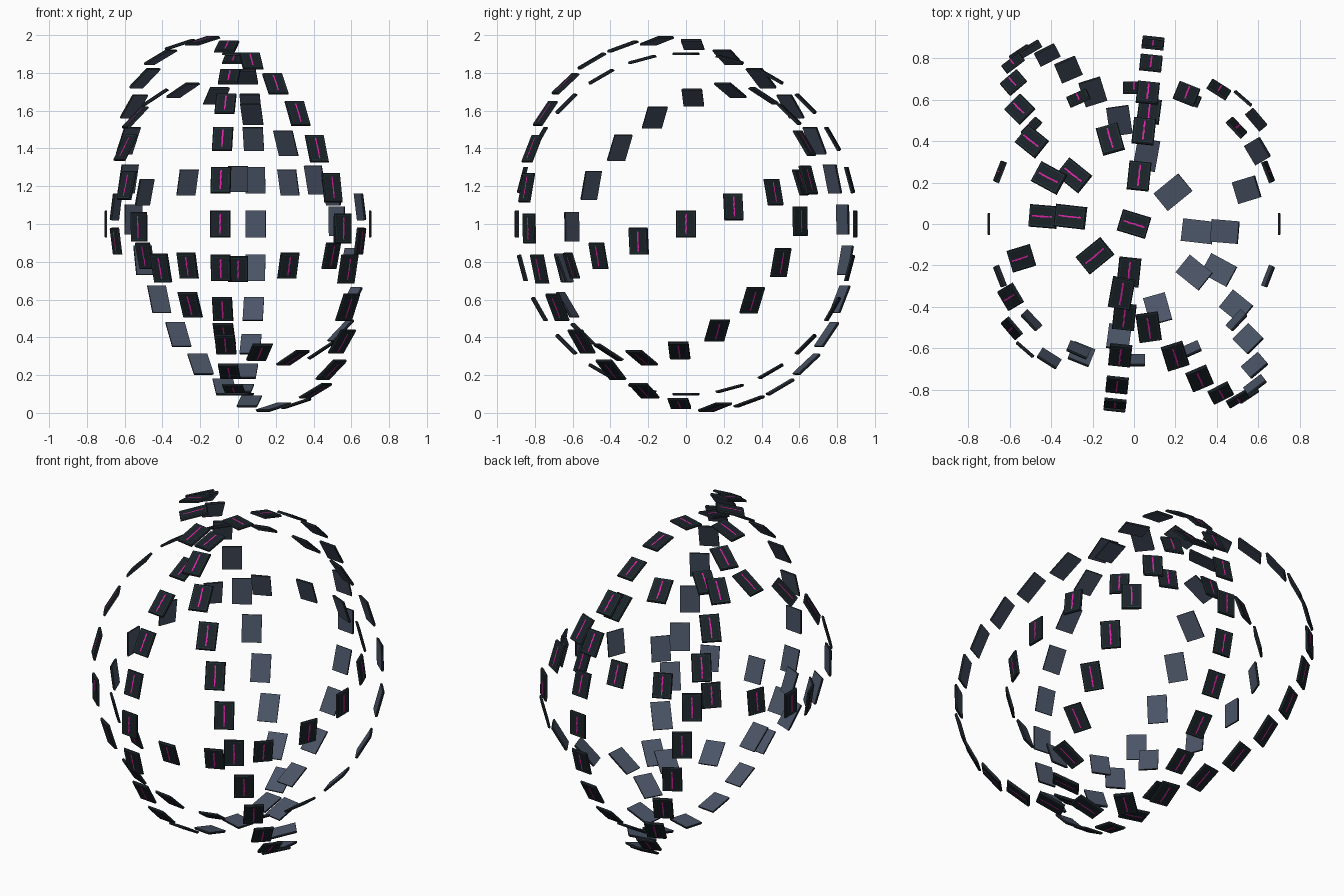
import bpy, bmesh, math, random
from mathutils import Matrix, Vector

random.seed(4)
old = bpy.data.objects.get("Cube")
if old:
    bpy.data.objects.remove(old, do_unlink=True)


def material(name, rgb):
    m = bpy.data.materials.new(name)
    m.use_nodes = True
    color = (*rgb, 1)
    m.diffuse_color = color
    bsdf = m.node_tree.nodes["Principled BSDF"]
    bsdf.inputs["Base Color"].default_value = color
    bsdf.inputs["Roughness"].default_value = 0.7
    return m


MATERIALS = [
    material("dark bezel", (0.018, 0.026, 0.034)),
    material("slate backing", (0.070, 0.090, 0.135)),
    material("dim teal border", (0.012, 0.045, 0.045)),
    material("dark screen", (0.011, 0.017, 0.022)),
    material("magenta trace", (0.72, 0.018, 0.38)),
]
BEZEL, SLATE, BORDER, SCREEN, TRACE = range(5)
THICKNESS = 0.014


def panel_mesh(name, width, height):
    """Thin screen: local +Z is the display side, local Y its tall axis."""
    bm = bmesh.new()
    bmesh.ops.create_cube(bm, size=1, matrix=Matrix.Diagonal((width, height, THICKNESS, 1)))
    bm.normal_update()
    front = max(bm.faces, key=lambda f: f.normal.z)
    back = min(bm.faces, key=lambda f: f.normal.z)
    back.material_index = SLATE

    # sloping outer edge: the rim is thinner than the middle
    for v in front.verts:
        v.co.z -= 0.006
    bmesh.ops.inset_region(bm, faces=[front], thickness=0.006, depth=0.006)

    # bezel, then a fine border line, then the screen inside
    bmesh.ops.inset_region(bm, faces=[front], thickness=0.008)
    ring = bmesh.ops.inset_region(bm, faces=[front], thickness=0.002)
    for f in ring["faces"]:
        f.material_index = BORDER
    front.material_index = SCREEN

    # trace down the middle of the screen, with slight wavering
    steps = 12
    z = THICKNESS / 2 + 0.001
    pairs = []
    for i in range(steps + 1):
        y = height * 0.74 * (i / steps - 0.5)
        x = random.uniform(-0.0015, 0.0015)
        half = random.uniform(0.003, 0.0048)
        pairs.append((bm.verts.new((x - half, y, z)), bm.verts.new((x + half, y, z))))
    for (a, b), (c, d) in zip(pairs, pairs[1:]):
        bm.faces.new((a, b, d, c)).material_index = TRACE

    mesh = bpy.data.meshes.new(name)
    bm.to_mesh(mesh)
    bm.free()
    for m in MATERIALS:
        mesh.materials.append(m)
    return mesh


def panel_matrix(p):
    """Face away from the centre with the tall axis kept upright."""
    out = p.normalized()
    up = Vector((0, 0, 1))
    if out.xy.length < 0.02:
        up = Vector((0.956, -0.29, 0))
    tall = (up - out * up.dot(out)).normalized()
    side = tall.cross(out)
    rot = Matrix((side, tall, out)).transposed().to_4x4()
    return Matrix.Translation(p + Vector((0, 0, 1))) @ rot


def screen_ring(name, mesh, count, radius, heading, lean, phase=0):
    """Circle of panels; heading turns it about z, lean tips it from upright."""
    a, t = math.radians(heading), math.radians(lean)
    u = Vector((math.cos(a), math.sin(a), 0))
    left = Vector((-math.sin(a), math.cos(a), 0))
    v = left * math.sin(t) + Vector((0, 0, math.cos(t)))
    for i in range(count):
        w = math.tau * i / count + math.radians(phase)
        obj = bpy.data.objects.new(f"{name}_panel_{i + 1}", mesh)
        obj.matrix_world = panel_matrix(radius * (u * math.cos(w) + v * math.sin(w)))
        bpy.context.collection.objects.link(obj)


small = panel_mesh("small_panel", 0.107, 0.143)
large = panel_mesh("large_panel", 0.109, 0.157)

# four crossing rings of screens
screen_ring("outer_ring", large, 28, 1.0, -56.6, -14, -1.4)
screen_ring("upright_ring", small, 24, 0.902, 84, 0)
screen_ring("leaning_ring", large, 20, 0.802, 48.5, 27.8, 1.2)
screen_ring("level_ring", small, 16, 0.7, 0, 70)
